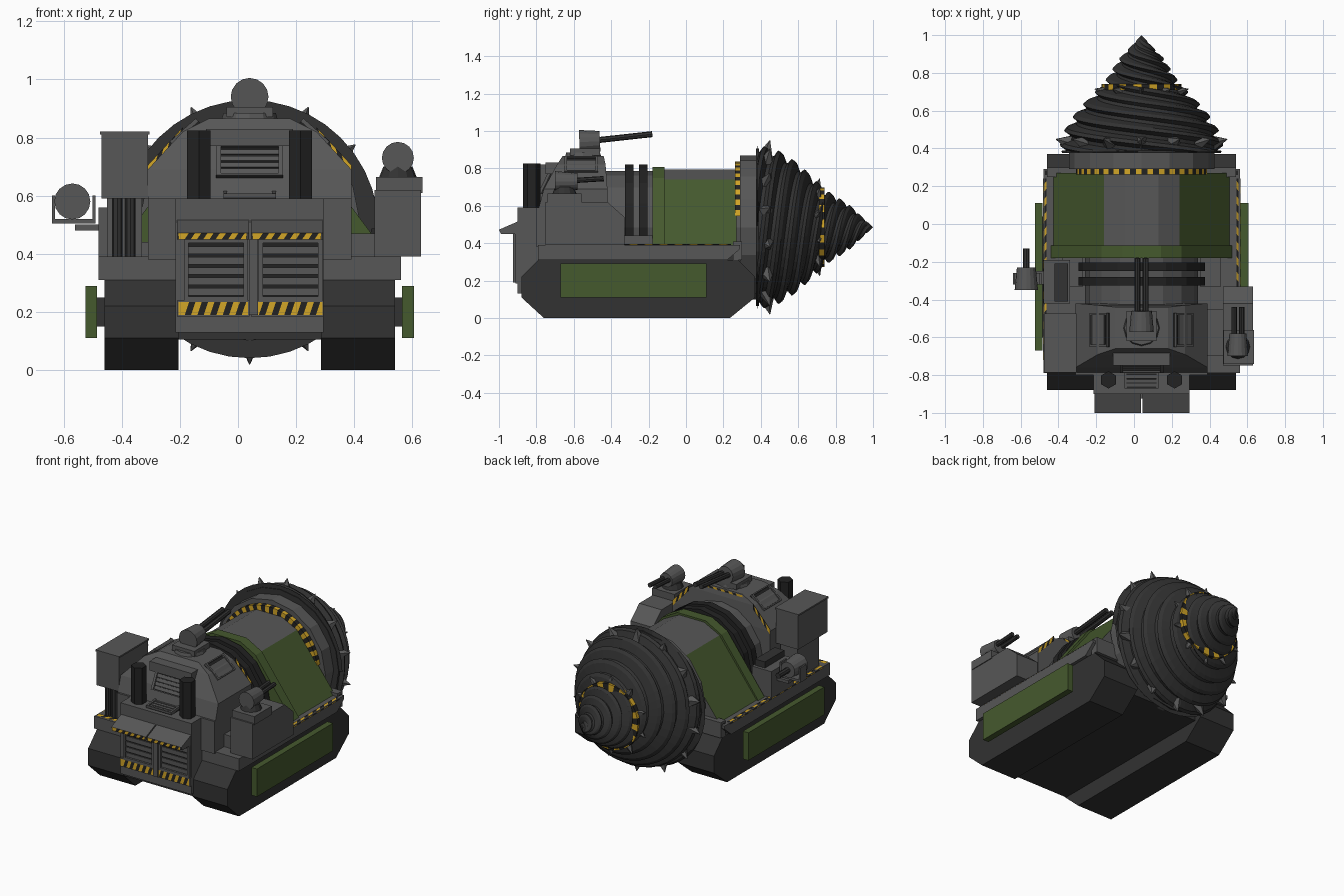
import bpy, bmesh, math
from mathutils import Vector, Matrix

if bpy.data.objects.get("Cube"):
    bpy.data.objects.remove(bpy.data.objects["Cube"])


def material(name, rgb):
    m = bpy.data.materials.new(name)
    m.use_nodes = True
    m.diffuse_color = (*rgb, 1)
    m.node_tree.nodes["Principled BSDF"].inputs["Base Color"].default_value = (*rgb, 1)
    return m


GREY = material("steel grey", (0.095, 0.095, 0.095))
DARK = material("dark steel", (0.032, 0.032, 0.032))
GREEN = material("army green", (0.06, 0.1, 0.027))
YELLOW = material("warning yellow", (0.65, 0.38, 0.02))
BLACK = material("black", (0.016, 0.016, 0.016))
CX, CZ = 0.04, 0.485     # drill axis


def finish(name, bm, *mats):
    bmesh.ops.recalc_face_normals(bm, faces=bm.faces)
    me = bpy.data.meshes.new(name)
    bm.to_mesh(me)
    bm.free()
    ob = bpy.data.objects.new(name, me)
    bpy.context.collection.objects.link(ob)
    for m in mats:
        me.materials.append(m)
    return ob


def loft(name, rings, mat):
    """Skin a stack of equal-length point rings and cap both ends."""
    bm = bmesh.new()
    rows = [[bm.verts.new(p) for p in ring] for ring in rings]
    n = len(rows[0])
    for a, b in zip(rows, rows[1:]):
        for i in range(n):
            bm.faces.new((a[i], a[(i + 1) % n], b[(i + 1) % n], b[i]))
    bm.faces.new(rows[0][::-1])
    bm.faces.new(rows[-1])
    return finish(name, bm, mat)


def prism_x(name, pts, x0, x1, mat):
    return loft(name, [[(x, y, z) for y, z in pts] for x in (x0, x1)], mat)


def prism_y(name, pts, y0, y1, mat):
    return loft(name, [[(x, y, z) for x, z in pts] for y in (y0, y1)], mat)


def box(name, x0, x1, y0, y1, z0, z1, mat=GREY):
    return prism_x(name, [(y0, z0), (y1, z0), (y1, z1), (y0, z1)], x0, x1, mat)


def tubes(name, segs, sides, mat):
    """Cylinders or cones, each (start, end, start radius, end radius)."""
    bm = bmesh.new()
    for a, b, r0, r1 in segs:
        a, b = Vector(a), Vector(b)
        rot = (b - a).to_track_quat('Z', 'Y').to_matrix().to_4x4()
        bmesh.ops.create_cone(bm, cap_ends=True, segments=sides, radius1=r0, radius2=r1,
                              depth=(b - a).length, matrix=Matrix.Translation((a + b) / 2) @ rot)
    return finish(name, bm, mat)


def hazard(name, start, along, across, n):
    """Thin strip of slanted yellow and black stripes."""
    bm = bmesh.new()
    s, u, v = Vector(start), Vector(along), Vector(across)
    for i in range(n):
        lo, hi = i / n, (i + 1) / n
        lo2, hi2 = min(1, (i + 0.7) / n), min(1, (i + 1.7) / n)
        if i == 0:
            lo2 = 0
        f = bm.faces.new([bm.verts.new(p) for p in (s + u * lo, s + u * hi, s + u * hi2 + v, s + u * lo2 + v)][:4])
        f.material_index = i % 2
    return finish(name, bm, YELLOW, BLACK)


def hazard_ring(name, y0, y1, r0, r1, a0, a1, n):
    bm = bmesh.new()
    prof = [(y0, r0), (y0, r1), (y1, r1), (y1, r0)]
    for i in range(n):
        a, b = [math.radians(a0 + (a1 - a0) * k / n) for k in (i, i + 1)]
        rows = [[bm.verts.new((CX + r * math.cos(t), y, CZ + r * math.sin(t))) for y, r in prof] for t in (a, b)]
        for k in range(3):
            f = bm.faces.new((rows[0][k], rows[0][k + 1], rows[1][k + 1], rows[1][k]))
            f.material_index = i % 2
    return finish(name, bm, YELLOW, BLACK)


def louver(name, origin, right, up, slats):
    """Dark recess plate with grey frame and slats on any plane."""
    o, r, u = Vector(origin), Vector(right), Vector(up)
    nrm = r.cross(u).normalized()

    def plate(label, a, b, c, d, h, mat):
        quad = [o + r * a + u * c, o + r * b + u * c, o + r * b + u * d, o + r * a + u * d]
        loft(label, [[p - nrm * 0.01 for p in quad], [p + nrm * h for p in quad]], mat)
    plate(name + "_recess", 0, 1, 0, 1, 0.002, BLACK)
    for a, b, c, d in ((0, .07, 0, 1), (.93, 1, 0, 1), (0, 1, 0, .06), (0, 1, .94, 1)):
        plate(name + "_frame", a, b, c, d, 0.015, GREY)
    for i in range(slats):
        c = 0.08 + 0.85 * i / slats
        plate(name + "_slat", .07, .93, c, c + 0.6 / slats, 0.008, GREY)


# Tracks, side panels, belly and deck
track = [(-0.76, 0), (0.235, 0), (0.37, 0.11), (0.37, 0.22), (0.28, 0.31), (-0.79, 0.31), (-0.88, 0.22), (-0.88, 0.11)]
for side, s in (("left", 1), ("right", -1)):
    prism_x(side + "_track", track, CX + s * 0.245, CX + s * 0.5, DARK)
    box(side + "_panel", CX + s * 0.525, CX + s * 0.565, -0.67, 0.11, 0.11, 0.29, GREEN)
    box(side + "_panel_mount", CX + s * 0.49, CX + s * 0.53, -0.6, 0.04, 0.15, 0.25, DARK)
    hazard(side + "_deck_stripe", (CX + s * 0.523, -0.72, 0.384), (0, 0.96, 0), (-s * 0.02, 0, 0.012), 24)
    hazard(side + "_deck_end_stripe", (CX + s * 0.34, 0.284, 0.395), (s * 0.17, 0, 0), (0, -0.025, 0), 6)
    box(side + "_nose_block", CX + s * 0.33, CX + s * 0.5, 0.25, 0.3, 0.31, 0.41)
box("belly", -0.21, 0.29, -0.87, 0.32, 0.105, 0.33, DARK)
prism_x("deck", [(-0.79, 0.31), (0.22, 0.31), (0.29, 0.37), (0.29, 0.39), (-0.79, 0.39)], -0.48, 0.56, GREY)

# Rear block with doors and awnings
box("rear_block", -0.215, 0.295, -0.9, -0.6, 0.13, 0.59)
box("rear_shoulder", -0.31, 0.39, -0.8, -0.42, 0.38, 0.59)
for side, x in (("right", -0.185), ("left", 0.07)):
    louver(side + "_door", (x, -0.9, 0.24), (0.22, 0, 0), (0, 0, 0.21), 5)
    prism_x(side + "_awning", [(-0.89, 0.52), (-1.0, 0.472), (-0.99, 0.45), (-0.89, 0.45)], x - 0.025, x + 0.223, GREY)
    hazard(side + "_awning_stripe", (x - 0.02, -1.0, 0.45), (0.235, 0, 0), (0, 0, 0.022), 11)
    hazard(side + "_door_sill_stripe", (x - 0.02, -0.915, 0.19), (0.24, 0, 0), (0, 0, 0.045), 11)
    box(side + "_door_sill", x - 0.025, x + 0.225, -0.912, -0.89, 0.185, 0.24)
box("door_post", 0.038, 0.068, -0.925, -0.89, 0.19, 0.45)

# Cabin
levels = [(-0.31, 0.39, -0.79, -0.42, 0.58), (-0.31, 0.39, -0.76, -0.42, 0.69),
          (-0.19, 0.27, -0.69, -0.43, 0.82), (-0.1, 0.18, -0.66, -0.44, 0.865)]
loft("cabin", [[(a, c, z), (b, c, z), (b, d, z), (a, d, z)] for a, b, c, d, z in levels], GREY)
louver("cabin_vent", (-0.075, -0.775, 0.665), (0.23, 0, 0), (0, 0.05, 0.105), 4)
louver("hatch_vent", (-0.05, -0.87, 0.592), (0.18, 0, 0), (0, 0.11, 0.01), 4)
box("cabin_vent_hood", -0.11, 0.19, -0.75, -0.65, 0.77, 0.83)
for side, s in (("left", 1), ("right", -1)):
    louver(side + "_window", (CX + s * 0.265, -0.56 - s * 0.09, 0.775), (0, s * 0.18, 0), (-s * 0.09, 0, 0.08), 2)
    hazard(side + "_cabin_stripe", (CX + s * 0.35, -0.418, 0.67), (-s * 0.12, 0, 0.13), (0, 0.0, 0.035), 6)
    x = CX + s * 0.175
    tubes(side + "_exhaust", [((x, -0.825, 0.58), (x, -0.825, 0.825), 0.046, 0.046)], 6, BLACK)

# Barrel hull, ribs and green armour
axis = lambda y: (CX, y, CZ)
tubes("barrel", [(axis(-0.5), axis(0.3), 0.3, 0.3)], 16, GREY)
tubes("barrel_ribs", [(axis(-0.325), axis(-0.28), 0.335, 0.335), (axis(-0.25), axis(-0.205), 0.335, 0.335)], 16, BLACK)


def arch(grow):
    half = [(0.47 + grow, 0.385), (0.2 + grow, 0.74 + grow * 0.6), (0.09 + grow, 0.795 + grow)]
    return [(CX + x, z) for x, z in half] + [(CX - x, z) for x, z in reversed(half)]


hull = prism_y("armour_hull", arch(0), -0.13, 0.27, GREY)
hull.data.materials.append(GREEN)
for p in hull.data.polygons:
    p.material_index = int(0.3 < p.normal.z < 0.8)
prism_y("armour_band", arch(0.012), -0.18, -0.115, GREEN)
for s in (1, -1):
    box("fender_box", CX + s * 0.31, CX + s * 0.42, -0.33, -0.13, 0.39, 0.44)

# Front collar
tubes("drill_collar", [(axis(0.29), axis(0.4), 0.385, 0.385)], 16, GREY)
hazard_ring("collar_stripes", 0.262, 0.292, 0.3, 0.352, 10, 170, 32)

# Drill: rows follow the helix so that the threads stay crisp
PROFILE = [(0.38, 0.42), (0.5, 0.385), (0.6, 0.32), (0.7, 0.225), (0.74, 0.18), (0.88, 0.1), (1.0, 0)]


def cone_radius(y):
    for (a, ra), (b, rb) in zip(PROFILE, PROFILE[1:]):
        if y <= b:
            return ra + (rb - ra) * (y - a) / (b - a)
    return 0


bm = bmesh.new()
ridges, per, starts, turns = 10, 4, 4, 40
lift = (-0.018, -0.01, 0.024, 0.02)
grid = []
for k in range((ridges + starts) * per + 1):
    row = []
    for j in range(turns + 1):
        t = min(1, max(0, (k / per - starts + starts * j / turns) / ridges))
        y = 0.38 + 0.62 * (1.3 * t - 0.3 * t * t)
        r = cone_radius(y)
        r += lift[k % per] * min(1, r / 0.15)
        a = math.tau * j / turns
        row.append(bm.verts.new((CX + r * math.cos(a), y, CZ + r * math.sin(a))))
    grid.append(row)
for a, b in zip(grid, grid[1:]):
    for j in range(turns):
        bm.faces.new((a[j], a[j + 1], b[j + 1], b[j]))
bmesh.ops.remove_doubles(bm, verts=bm.verts, dist=0.0005)
finish("drill", bm, DARK)
tubes("drill_back", [(axis(0.375), axis(0.39), 0.42, 0.42)], 20, DARK)
hazard_ring("drill_stripes", 0.71, 0.74, 0.15, 0.212, 0, 360, 32)


def teeth(name, y, r, length, width, count):
    segs = []
    for i in range(count):
        a = math.tau * (i + 0.5) / count
        d = Vector((math.cos(a), 0.25, math.sin(a)))
        p = Vector(axis(y)) + Vector((d.x, 0, d.z)) * r
        segs.append((p, p + d * length, width, 0.002))
    tubes(name, segs, 5, GREY)


teeth("large_teeth", 0.43, 0.39, 0.075, 0.04, 14)
teeth("small_teeth", 0.7, 0.2, 0.06, 0.028, 10)

# Roof turret
tubes("roof_turret_base", [((CX, -0.55, 0.85), (CX, -0.55, 0.885), 0.1, 0.09)], 12, GREY)
box("roof_turret_mount", -0.04, 0.12, -0.62, -0.46, 0.87, 0.905)
tubes("roof_turret", [((CX, -0.57, 0.94), (CX, -0.46, 0.945), 0.065, 0.055)], 16, GREY)
tubes("roof_barrels", [((CX + d, -0.48, 0.95), (CX + d, -0.18, 0.983), 0.016, 0.016) for d in (-0.022, 0.022)], 8, DARK)
hazard("roof_stripe", (-0.1, -0.436, 0.83), (0.28, 0, 0), (0, 0, 0.03), 10)

# Raised equipment pod
box("pod", -0.47, -0.31, -0.78, -0.48, 0.59, 0.82)
box("pod_lid", -0.475, -0.305, -0.785, -0.475, 0.81, 0.82)
box("pod_stand", -0.45, -0.33, -0.72, -0.5, 0.39, 0.6)
tubes("pod_posts", [((x, -0.74, 0.39), (x, -0.74, 0.6), 0.018, 0.018) for x in (-0.415, -0.37)], 8, DARK)
hazard("pod_stripe", (-0.47, -0.785, 0.395), (0.16, 0, 0), (0, 0.03, 0), 6)

# Small side gun
box("side_gun_mount", -0.48, -0.34, -0.42, -0.19, 0.39, 0.56)
box("side_gun_cap", -0.42, -0.35, -0.41, -0.21, 0.55, 0.6, DARK)
box("side_gun_arm", -0.56, -0.47, -0.32, -0.25, 0.48, 0.5)
box("side_gun_yoke", -0.64, -0.49, -0.32, -0.26, 0.505, 0.52)
for x in (-0.64, -0.5):
    box("side_gun_bracket", x, x + 0.01, -0.32, -0.26, 0.505, 0.6)
tubes("side_gun", [((-0.57, -0.35, 0.58), (-0.57, -0.23, 0.58), 0.062, 0.05)], 16, GREY)
tubes("side_gun_barrel", [((-0.57, -0.23, 0.58), (-0.57, -0.13, 0.58), 0.018, 0.018)], 8, DARK)

# Large side gun
prism_x("gun_housing", [(-0.75, 0.39), (-0.33, 0.39), (-0.33, 0.54), (-0.42, 0.62), (-0.75, 0.62)], 0.47, 0.63, GREY)
box("gun_housing_rear", 0.38, 0.48, -0.7, -0.45, 0.39, 0.47)
box("gun_collar", 0.475, 0.635, -0.74, -0.56, 0.61, 0.665)
tubes("gun_pivot", [((0.55, -0.65, 0.65), (0.55, -0.65, 0.7), 0.07, 0.05)], 12, DARK)
tubes("gun_head", [((0.55, -0.7, 0.73), (0.55, -0.58, 0.73), 0.055, 0.045)], 16, GREY)
tubes("gun_barrels", [((x, -0.6, 0.735), (x, -0.44, 0.745), 0.014, 0.014) for x in (0.53, 0.57)], 8, DARK)
